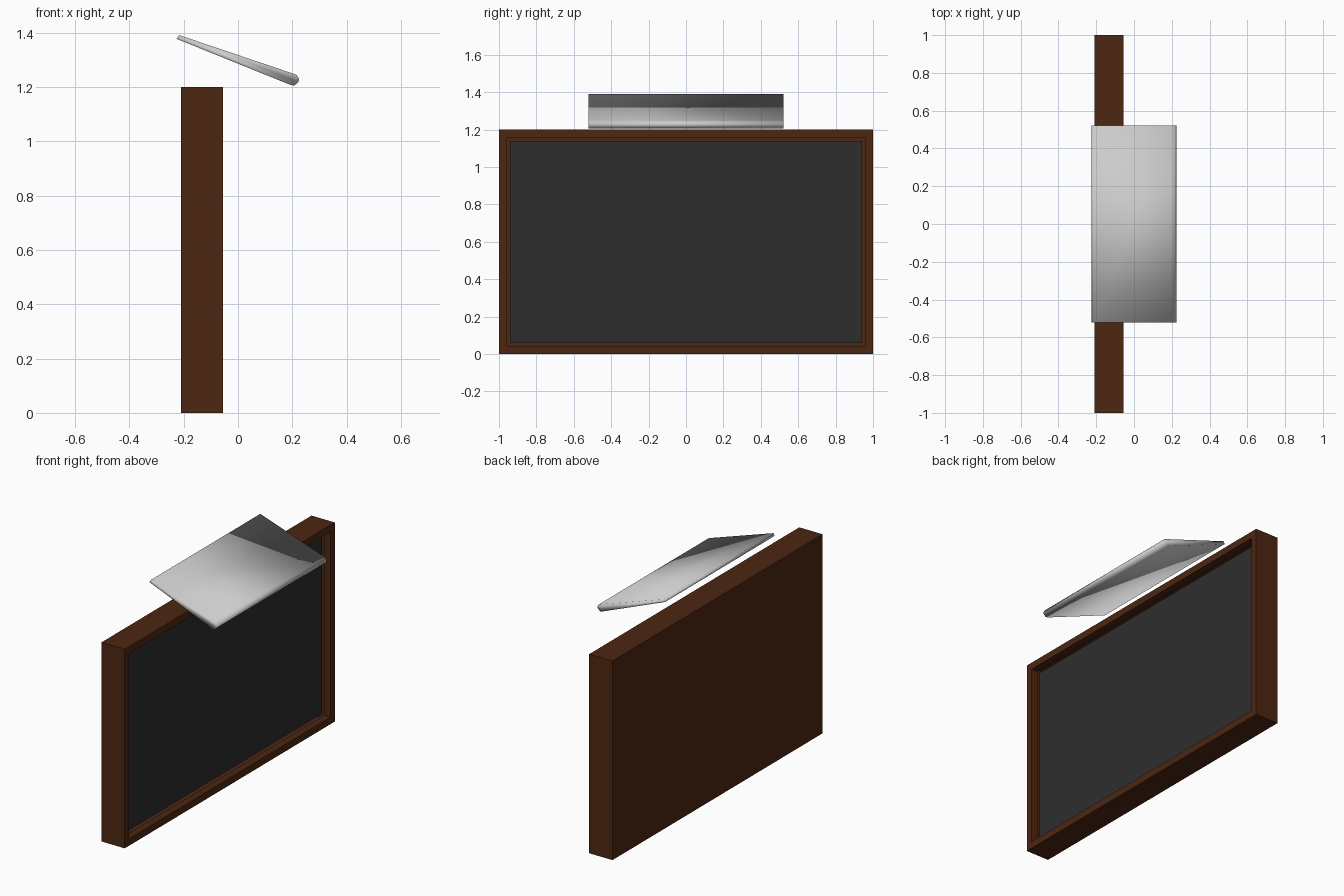
import bpy, bmesh

if "Cube" in bpy.data.objects:
    bpy.data.objects.remove(bpy.data.objects["Cube"])


def material(name, color):
    m = bpy.data.materials.new(name)
    m.diffuse_color = color
    m.use_nodes = True
    m.node_tree.nodes["Principled BSDF"].inputs["Base Color"].default_value = m.diffuse_color
    return m


def finish(name, bm, mat=None):
    bmesh.ops.recalc_face_normals(bm, faces=bm.faces)
    me = bpy.data.meshes.new(name)
    bm.to_mesh(me)
    bm.free()
    ob = bpy.data.objects.new(name, me)
    bpy.context.collection.objects.link(ob)
    if mat:
        me.materials.append(mat)
    return ob


BACK, FRONT, BORDER, DEPTH, HEIGHT = -0.21, -0.055, 0.06, 0.042, 1.2
wood = material("wood", (0.075, 0.02, 0.006, 1))
dark = material("dark_panel", (0.027, 0.027, 0.027, 1))

# wooden frame: box with its +x face inset and recessed
bm = bmesh.new()
bmesh.ops.create_cube(bm, size=1)
for v in bm.verts:
    v.co.x = FRONT if v.co.x > 0 else BACK
    v.co.y *= 2
    v.co.z = HEIGHT if v.co.z > 0 else 0
face = max(bm.faces, key=lambda f: f.calc_center_median().x)
bmesh.ops.inset_region(bm, faces=[face], thickness=BORDER)
inner = bmesh.ops.extrude_face_region(bm, geom=[face])
for v in inner["geom"]:
    if isinstance(v, bmesh.types.BMVert):
        v.co.x -= DEPTH
floor = [f for f in inner["geom"] if isinstance(f, bmesh.types.BMFace)]
if face.is_valid:
    bmesh.ops.delete(bm, geom=[face], context='FACES_ONLY')
bmesh.ops.delete(bm, geom=floor, context='FACES_ONLY')
finish("frame", bm, wood)

# dark board closing the bottom of the recess
bm = bmesh.new()
x = FRONT - DEPTH
y = 1 - BORDER
bm.faces.new([bm.verts.new(p) for p in (
    (x, -y, BORDER), (x, y, BORDER), (x, y, HEIGHT - BORDER), (x, -y, HEIGHT - BORDER))])
board = finish("board", bm, dark)
if board.data.polygons[0].normal.x < 0:
    board.data.flip_normals()

# tilted wedge lid: tapered profile with a rounded thick edge, extruded along y
profile = [(-0.226, 1.377), (-0.217, 1.391), (0.204, 1.249), (0.216, 1.244),
           (0.225, 1.229), (0.222, 1.218), (0.207, 1.205), (0.190, 1.209)]
bm = bmesh.new()
lid_face = bm.faces.new([bm.verts.new((px, -0.522, pz)) for px, pz in profile])
ext = bmesh.ops.extrude_face_region(bm, geom=[lid_face], use_keep_orig=True)
bmesh.ops.translate(bm, vec=(0, 1.044, 0),
                    verts=[g for g in ext["geom"] if isinstance(g, bmesh.types.BMVert)])
for f in bm.faces:
    f.smooth = True
finish("lid", bm)
